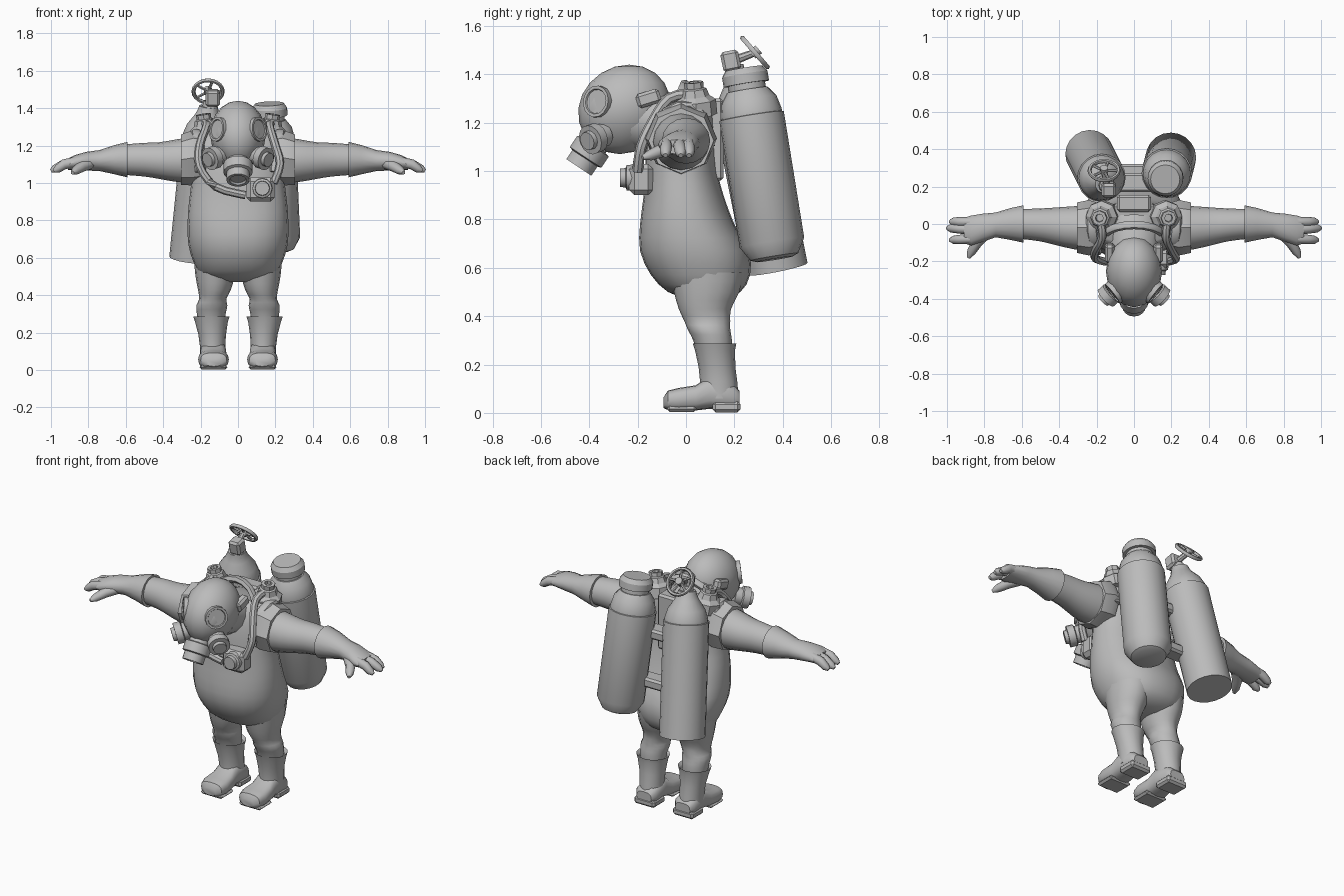
import bpy, bmesh, math
from mathutils import Vector

SUIT = bpy.data.materials.new("plain grey")
SUIT.diffuse_color = (0.5, 0.5, 0.5, 1)


def finish(name, bm, angle=40):
    bmesh.ops.recalc_face_normals(bm, faces=bm.faces)
    me = bpy.data.meshes.new(name)
    bm.to_mesh(me)
    bm.free()
    ob = bpy.data.objects.new(name, me)
    bpy.context.collection.objects.link(ob)
    me.materials.append(SUIT)
    bpy.ops.object.select_all(action='DESELECT')
    ob.select_set(True)
    bpy.context.view_layer.objects.active = ob
    bpy.ops.object.shade_smooth_by_angle(angle=math.radians(angle))
    return ob


def smooth_rows(rows, n):
    """Catmull-Rom subdivision of rows of numbers."""
    out = []
    for i in range(len(rows) - 1):
        p = [rows[max(0, min(len(rows) - 1, i + k))] for k in (-1, 0, 1, 2)]
        for s in range(n):
            t = s / n
            out.append([0.5 * (2 * b + (c - a) * t + (2 * a - 5 * b + 4 * c - d) * t * t
                               + (3 * b - a - 3 * c + d) * t ** 3) for a, b, c, d in zip(*p)])
    return out + [list(rows[-1])]


def sweep(name, rows, axis=None, sides=16, power=2.0, smooth=1, angle=40):
    """Skin rings (x, y, z, ra, rb); fixed axis or rings square to the path."""
    rows = smooth_rows(rows, smooth)
    bm, rings = bmesh.new(), []
    for i, (x, y, z, ra, rb) in enumerate(rows):
        a, b = rows[max(0, i - 1)], rows[min(len(rows) - 1, i + 1)]
        t = Vector(axis) if axis else (Vector(b[:3]) - Vector(a[:3])).normalized()
        u = Vector((0, 1, 0)) if abs(t.x) > 0.7 else Vector((1, 0, 0))
        u = (u - t * u.dot(t)).normalized()
        v = t.cross(u)
        ring = []
        for k in range(sides):
            c, s = math.cos(math.tau * k / sides), math.sin(math.tau * k / sides)
            cu = math.copysign(abs(c) ** (2 / power), c) * ra
            cv = math.copysign(abs(s) ** (2 / power), s) * rb
            ring.append(bm.verts.new(Vector((x, y, z)) + u * cu + v * cv))
        rings.append(ring)
    for r, q in zip(rings, rings[1:]):
        for k in range(sides):
            j = (k + 1) % sides
            bm.faces.new((r[k], r[j], q[j], q[k]))
    bm.faces.new(rings[0])
    bm.faces.new(rings[-1])
    return finish(name, bm, angle)


def lathe(name, base, direction, profile, sides=16, angle=40):
    """Turned part: profile is (distance along direction, radius)."""
    d = Vector(direction).normalized()
    rows = [(*(Vector(base) + d * h), r, r) for h, r in profile]
    return sweep(name, rows, tuple(d), sides, angle=angle)


def box(name, centre, size, tilt=0, bevel=0.012):
    bm = bmesh.new()
    bmesh.ops.create_cube(bm, size=1)
    bmesh.ops.scale(bm, vec=size, verts=bm.verts)
    bmesh.ops.bevel(bm, geom=bm.edges[:], offset=bevel, segments=1, affect='EDGES')
    c, s = math.cos(tilt), math.sin(tilt)
    for v in bm.verts:
        y, z = v.co.y, v.co.z
        v.co = Vector((v.co.x, y * c - z * s, y * s + z * c)) + Vector(centre)
    return finish(name, bm, 25)


def ring(name, centre, normal, radius, thick, n=20):
    bm, vs = bmesh.new(), []
    q = Vector((0, 0, 1)).rotation_difference(Vector(normal).normalized())
    for i in range(n):
        a = math.tau * i / n
        for k in range(6):
            b = math.tau * k / 6
            r = radius + thick * math.cos(b)
            vs.append(bm.verts.new(Vector(centre) + q @ Vector(
                (r * math.cos(a), r * math.sin(a), thick * math.sin(b)))))
    for i in range(n):
        for k in range(6):
            j, m = (i + 1) % n, (k + 1) % 6
            bm.faces.new((vs[i * 6 + k], vs[j * 6 + k], vs[j * 6 + m], vs[i * 6 + m]))
    return finish(name, bm, 60)


# Torso with a round belly
sweep("torso", [(0, .08, .47, .08, .07), (0, .075, .50, .19, .15), (0, .06, .57, .235, .205),
                (0, .035, .67, .265, .225), (0, .005, .78, .27, .195), (0, -.01, .90, .262, .165),
                (0, -.02, 1.0, .25, .15), (0, -.02, 1.12, .25, .14), (0, -.01, 1.22, .245, .125),
                (0, 0, 1.27, .21, .10)], (0, 0, 1), 24, 2.3, 2, 50)
# Neck and collar
sweep("neck", [(0, .02, 1.17, .16, .12), (0, -.1, 1.2, .14, .13), (0, -.22, 1.22, .13, .13)], smooth=2)
ring("neck_collar", (0, -.07, 1.21), (0, -.8, .35), .16, .022)
box("back_plate", (0, .11, 1.13), (.18, .09, .34))
box("tank_bracket", (0, .22, 1.1), (.24, .1, .06))
box("lower_tank_bracket", (0, .27, .82), (.28, .1, .06))

# Egg-shaped helmet
bm = bmesh.new()
bmesh.ops.create_uvsphere(bm, u_segments=16, v_segments=10, radius=1)
for v in bm.verts:
    x, y, z = v.co
    w = .15 if z > -.2 else .15 - .03 * (-z - .2)
    v.co = (x * w, -.255 + y * .19 + .02 * z, 1.26 + z * (.18 if z > 0 else .19))
finish("helmet", bm, 50)

# Breathing mask
lathe("front_filter", (0, -.36, 1.14), (0, -.55, -.83),
      [(0, .05), (.04, .06), (.045, .078), (.1, .078), (.105, .062), (.15, .062), (.15, .045), (.14, .04)])

for s in (-1, 1):
    n = "left" if s > 0 else "right"
    # Helmet fittings
    d = (s * .8, -.62, .12)
    lathe(n + "_window", (s * .096, -.358, 1.285), d, [(0, .066), (.026, .066), (.026, .053), (.02, .05)], 14)
    lathe(n + "_filter", (s * .09, -.34, 1.15), (s * .7, -.65, -.25),
          [(0, .05), (.04, .05), (.045, .062), (.085, .062), (.085, .04), (.105, .038)], 14)
    box(n + "_helmet_latch", (s * .13, -.155, 1.3), (.05, .1, .06), .3)
    # Shoulder ring and sleeve
    sweep(n + "_shoulder_ring", [(s * .2, -.02, 1.135, .135, .14), (s * .24, -.02, 1.135, .148, .148),
          (s * .305, -.02, 1.125, .135, .135), (s * .305, -.02, 1.125, .115, .12)], (1, 0, 0), 8, angle=30)
    sweep(n + "_sleeve", [(s * .22, -.02, 1.125, .12, .125), (s * .32, -.02, 1.12, .115, .115),
          (s * .42, -.012, 1.12, .1, .098), (s * .5, -.005, 1.125, .088, .09),
          (s * .6, 0, 1.125, .08, .082)], (1, 0, 0), 16, smooth=2)
    # Glove with cuff, fingers and thumb
    sweep(n + "_glove", [(s * .59, 0, 1.125, .085, .085), (s * .59, 0, 1.125, .1, .095),
          (s * .66, 0, 1.125, .085, .078), (s * .74, -.005, 1.12, .066, .056),
          (s * .81, -.02, 1.117, .075, .05), (s * .87, -.035, 1.11, .08, .04),
          (s * .91, -.035, 1.1, .068, .03)], (1, 0, 0), 16)
    for i, (y0, y1, x1, r) in enumerate(((.01, .012, .985, .026), (-.03, -.022, 1., .026), (-.08, -.085, .985, .025))):
        sweep(f"{n}_finger_{i + 1}", [(s * .86, y0, 1.115, r, .027), (s * .93, (y0 + y1) / 2, 1.1, r, .027),
              (s * (x1 - .02), y1, 1.075, r * .9, .022), (s * x1, y1, 1.064, r * .4, .01)], sides=8, angle=60)
    sweep(n + "_thumb", [(s * .79, -.04, 1.11, .04, .035), (s * .84, -.1, 1.085, .03, .028),
          (s * .87, -.15, 1.065, .024, .022), (s * .885, -.18, 1.055, .01, .01)], sides=8, angle=60)
    # Trouser leg
    sweep(n + "_leg", [(s * .115, .085, .58, .12, .155), (s * .122, .085, .5, .105, .135),
          (s * .126, .078, .43, .088, .108), (s * .135, .088, .38, .073, .095),
          (s * .14, .095, .345, .083, .088), (s * .143, .11, .3, .077, .08),
          (s * .143, .118, .24, .07, .07)], (0, 0, 1), 16, smooth=2)
    # Boot shaft, foot, heel
    sweep(n + "_boot_shaft", [(s * .142, .118, .27, .08, .075), (s * .142, .118, .287, .097, .09),
          (s * .142, .12, .26, .088, .083), (s * .138, .128, .19, .074, .076),
          (s * .136, .135, .13, .068, .077), (s * .134, .138, .06, .068, .08)], (0, 0, 1), 16)
    sweep(n + "_foot", [(s * .132, .222, .055, .05, .035), (s * .132, .2, .065, .068, .05),
          (s * .132, .1, .085, .07, .068), (s * .132, .04, .062, .074, .052),
          (s * .131, -.03, .056, .082, .047), (s * .13, -.075, .052, .07, .04),
          (s * .13, -.093, .042, .04, .022)], (0, 1, 0), 16, 2.8)
    box(n + "_heel", (s * .132, .168, .025), (.14, .115, .045), .0)
    box(n + "_sole", (s * .131, -.018, .016), (.15, .125, .024), .0)
    # Shoulder valve and strap
    lathe(n + "_shoulder_valve", (s * .165, .045, 1.23), (s * .15, -.1, 1),
          [(0, .085), (.06, .085), (.08, .06), (.11, .05), (.115, .04), (.14, .04), (.14, .022), (.12, .02)], 8, 25)
    sweep(n + "_strap", [(s * .22, .1, 1.1, .03, .02), (s * .225, .06, 1.24, .03, .02),
          (s * .225, -.03, 1.27, .03, .02), (s * .21, -.12, 1.2, .03, .02),
          (s * .2, -.15, 1.06, .03, .02)], sides=8, smooth=2)

# Breathing hoses running to the chest box
sweep("left_hose", [(.18, .03, 1.32, .022, .022), (.17, -.07, 1.3, .022, .022), (.2, -.14, 1.2, .022, .022),
                    (.225, -.185, 1.1, .022, .022), (.19, -.2, 1.0, .022, .022)], sides=8, smooth=3)
sweep("right_hose", [(-.18, .03, 1.32, .022, .022), (-.17, -.07, 1.3, .022, .022), (-.205, -.14, 1.2, .022, .022),
                     (-.205, -.185, 1.09, .022, .022), (-.12, -.205, .98, .022, .022),
                     (.04, -.205, .935, .022, .022)], sides=8, smooth=3)
box("chest_box", (.12, -.185, .965), (.15, .1, .13), bevel=.022)
lathe("chest_knob", (.13, -.22, .972), (0, -1, 0), [(0, .055), (.025, .052), (.03, .04), (.052, .038)], 12)

# Capped tank with a rounded base
top, low = Vector((.168, .243, 1.4)), Vector((.2, .365, .645))
lathe("capped_tank", low, top - low, [(-.01, .075), (0, .1), (.06, .135), (.59, .135), (.592, .128), (.605, .128),
      (.66, .115), (.70, .085), (.70, .078), (.725, .078), (.725, .095), (.765, .095), (.79, .078),
      (.79, .06)], 20, 30)

# Valved tank with a flat base
top, low = Vector((-.158, .215, 1.4)), Vector((-.238, .375, .595))
lathe("valved_tank", low, top - low, [(0, .13), (.66, .13), (.662, .123), (.675, .123), (.73, .105),
      (.785, .068), (.815, .055), (.835, .05)], 20, 30)
box("valve_body", (-.135, .185, 1.455), (.075, .075, .085), .2)
lathe("valve_neck", (-.15, .21, 1.38), (0, -.1, 1), [(0, .045), (.06, .035)], 10)
hub, axis = Vector((-.16, .285, 1.49)), Vector((0, .72, .62))
sweep("valve_stem", [(-.14, .18, 1.45, .02, .02), (*hub, .015, .015)], sides=8)
ring("hand_wheel", hub, axis, .078, .011)
lathe("wheel_hub", hub - axis * .015, axis, [(0, .022), (.035, .022)], 10)
u = Vector((1, 0, 0))
v = axis.normalized().cross(u)
for i in range(5):
    a = math.tau * i / 5
    tip = hub + (u * math.cos(a) + v * math.sin(a)) * .076
    sweep(f"wheel_spoke_{i + 1}", [(*hub, .008, .008), (*tip, .008, .008)], sides=6)
